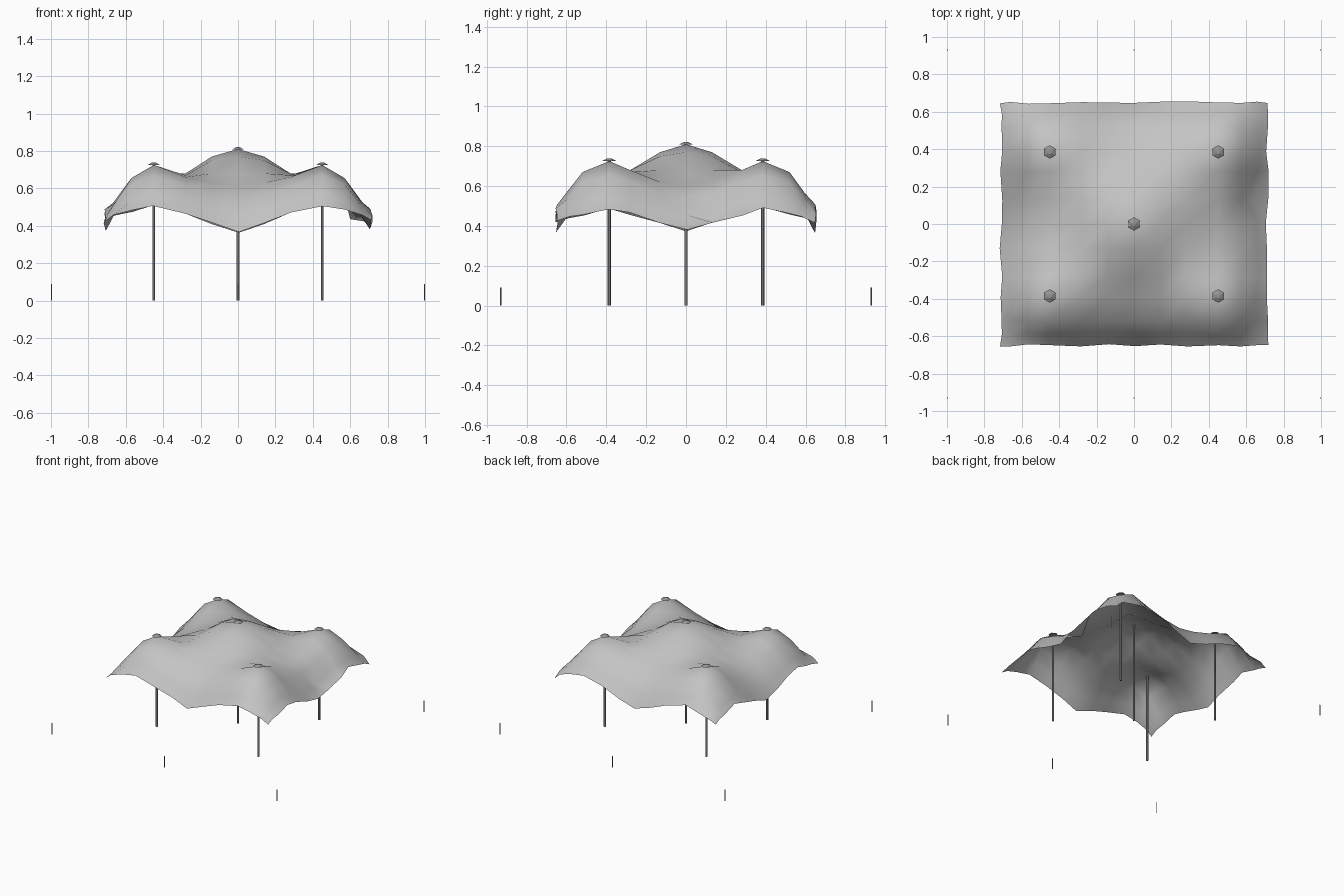
import bpy, math, random
from mathutils import Vector

if "Cube" in bpy.data.objects:
    bpy.data.objects.remove(bpy.data.objects["Cube"])

random.seed(4)


def material(name, rgb):
    m = bpy.data.materials.new(name)
    m.diffuse_color = (*rgb, 1)
    m.use_nodes = True
    m.node_tree.nodes["Principled BSDF"].inputs["Base Color"].default_value = m.diffuse_color
    return m


CLOTH = material("cloth grey", (0.55, 0.55, 0.55))
METAL = material("pole grey", (0.3, 0.3, 0.3))


def finish(obj, name, mat):
    obj.name = name
    obj.data.materials.append(mat)
    return obj


def post(name, x, y, z0, z1, r):
    bpy.ops.mesh.primitive_cylinder_add(vertices=6, radius=r, depth=z1 - z0,
                                        location=(x, y, (z0 + z1) / 2))
    return finish(bpy.context.object, name, METAL)


# Canopy: heights of one quarter, mirrored into the full draped sheet
XS = [0, .14, .28, .45, .57, .66, .712]
YS = [0, .13, .28, .385, .52, .59, .648]
H = [[.81, .77, .68, .60, .55, .46, .38],
     [.77, .75, .68, .62, .56, .47, .41],
     [.68, .68, .67, .68, .62, .52, .46],
     [.61, .63, .66, .725, .655, .53, .49],
     [.55, .57, .61, .67, .62, .51, .46],
     [.46, .49, .53, .57, .54, .48, .44],
     [.37, .41, .47, .51, .48, .46, .42]]
N = len(XS) - 1
verts, faces = [], []
for j in range(-N, N + 1):
    for i in range(-N, N + 1):
        a, b = abs(i), abs(j)
        v = Vector((math.copysign(XS[a], i), math.copysign(YS[b], j), H[b][a]))
        # rippled hem
        if max(a, b) >= N - 1:
            v += Vector([random.uniform(-.008, .008) for _ in range(3)])
        # tucked fold on the right-hand side
        if (i, j) == (N - 1, 1):
            v += Vector((-.06, 0, -.03))
        verts.append(v)
W = 2 * N + 1
for j in range(W - 1):
    for i in range(W - 1):
        k = j * W + i
        faces.append((k, k + 1, k + W + 1, k + W))
mesh = bpy.data.meshes.new("canopy")
mesh.from_pydata(verts, [], faces)
canopy = bpy.data.objects.new("canopy", mesh)
bpy.context.collection.objects.link(canopy)
finish(canopy, "canopy", CLOTH)
mesh.polygons.foreach_set("use_smooth", [True] * len(faces))

# Poles with hexagonal caps
poles = [("centre", 0, 0, .81)] + [
    (f"{fb}_{lr}", sx * .45, sy * .385, .728)
    for fb, sy in (("front", -1), ("back", 1))
    for lr, sx in (("left", -1), ("right", 1))]
for name, x, y, top in poles:
    post(name + "_pole", x, y, 0, top, .008)
    bpy.ops.mesh.primitive_cone_add(vertices=6, radius1=.036, radius2=.012, depth=.012,
                                    location=(x, y, top + .004))
    finish(bpy.context.object, name + "_cap", METAL)

# Ground pegs along the front and back
for x in (-.997, 0, .997):
    for y in (-.93, .93):
        post("ground_peg", x, y, 0, .09, .003)
